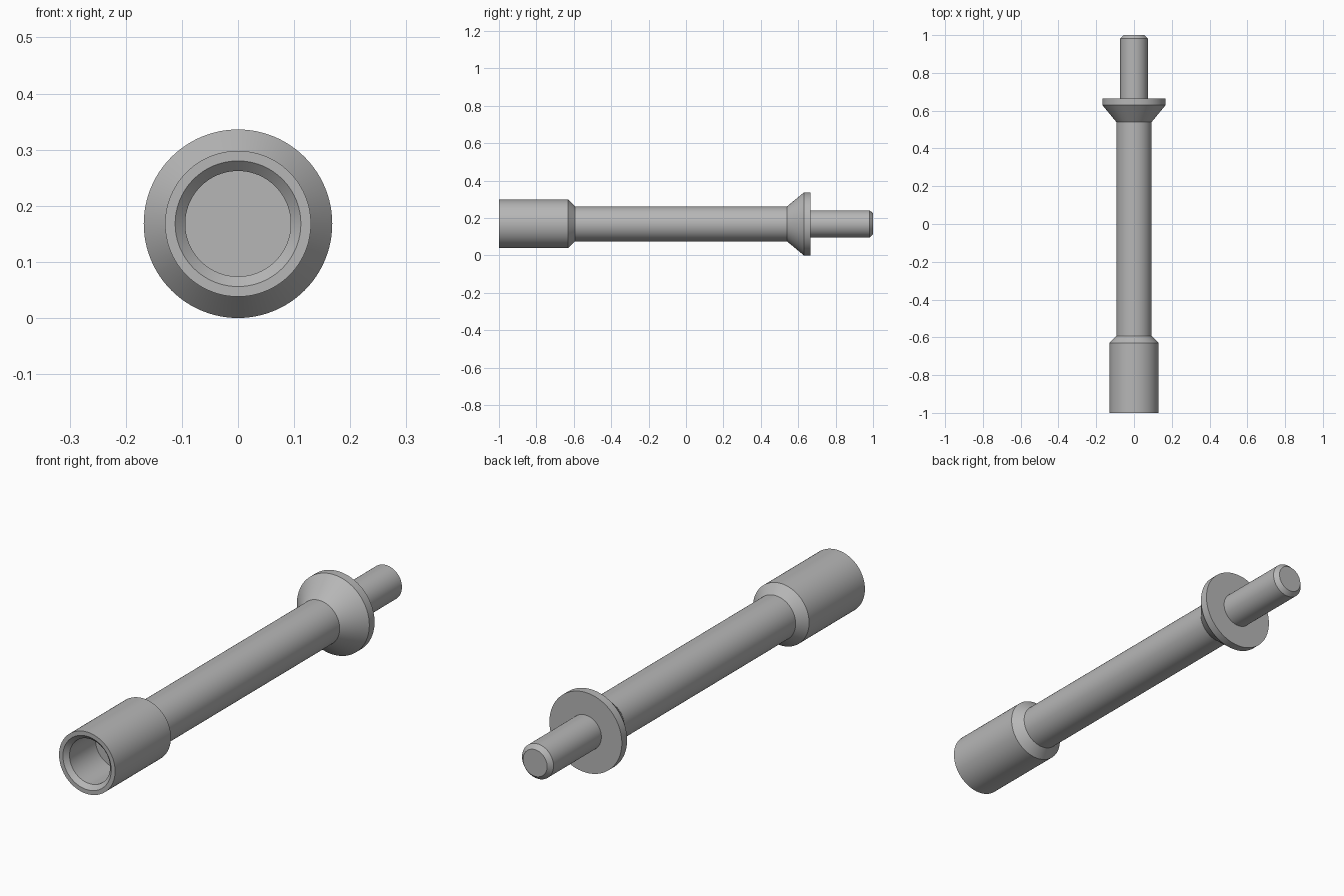
import bpy
import bmesh
from math import radians, tau
from mathutils import Matrix, Vector

if "Cube" in bpy.data.objects:
    bpy.data.objects.remove(bpy.data.objects["Cube"], do_unlink=True)

AXIS_Z = 0.168
SEGMENTS = 96

grey = bpy.data.materials.new("machined_grey")
grey.use_nodes = True
colour = (0.47, 0.47, 0.47, 1)
grey.diffuse_color = colour
grey.node_tree.nodes["Principled BSDF"].inputs["Base Color"].default_value = colour


def lathe(name, profile):
    """Spin (radius, y) points around the y axis into one closed solid."""
    bm = bmesh.new()
    verts = [bm.verts.new(Vector((r, y, 0))) for r, y in profile]
    edges = [bm.edges.new(pair) for pair in zip(verts, verts[1:])]
    bmesh.ops.spin(bm, geom=verts + edges, cent=(0, 0, 0), axis=(0, 1, 0),
                   angle=tau, steps=SEGMENTS, use_merge=True)
    bmesh.ops.remove_doubles(bm, verts=bm.verts, dist=0.0001)
    bmesh.ops.recalc_face_normals(bm, faces=bm.faces)
    bmesh.ops.transform(bm, matrix=Matrix.Translation((0, 0, AXIS_Z)), verts=bm.verts)
    mesh = bpy.data.meshes.new(name)
    bm.to_mesh(mesh)
    bm.free()
    mesh.materials.append(grey)
    obj = bpy.data.objects.new(name, mesh)
    bpy.context.collection.objects.link(obj)
    bpy.ops.object.select_all(action="DESELECT")
    obj.select_set(True)
    bpy.context.view_layer.objects.active = obj
    bpy.ops.object.shade_smooth_by_angle(angle=radians(30))
    return obj


# Blind bore with a chamfered mouth
bore = [(0, -0.81), (0.094, -0.81), (0.094, -0.982), (0.112, -1)]
# Socket body tapering down to the shaft
socket = [(0.13, -1), (0.13, -0.63), (0.0935, -0.593)]
# Plain shaft running into the conical collar and its flat rim
shaft_and_collar = [(0.0935, 0.54), (0.168, 0.63), (0.168, 0.665)]
# Chamfered end pin
pin = [(0.073, 0.665), (0.073, 0.982), (0.056, 1), (0, 1)]

lathe("socket_shaft", bore + socket + shaft_and_collar + pin)
